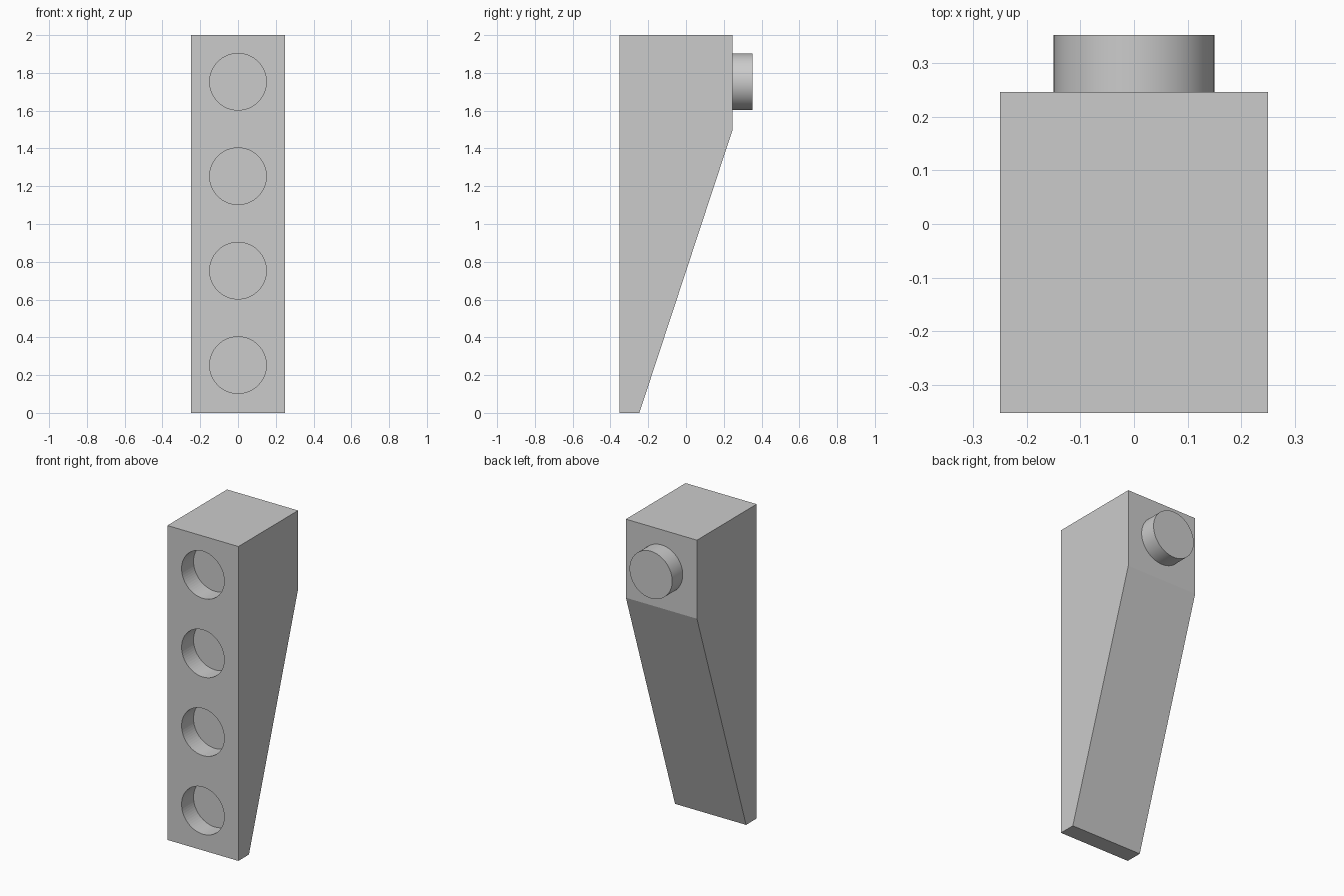
import bpy, bmesh, math
from mathutils import Matrix

if "Cube" in bpy.data.objects:
    bpy.data.objects.remove(bpy.data.objects["Cube"])

HALF_W = 0.25
FRONT, BACK = -0.353, 0.247
RADIUS = 0.15
HOLE_DEPTH = 0.12
HEIGHTS = [0.253 + 0.5 * i for i in range(4)]


def finish(bm, name):
    bmesh.ops.recalc_face_normals(bm, faces=bm.faces)
    mesh = bpy.data.meshes.new(name)
    bm.to_mesh(mesh)
    bm.free()
    obj = bpy.data.objects.new(name, mesh)
    bpy.context.collection.objects.link(obj)
    return obj


def add_cylinder(bm, y0, y1, z):
    # cylinder lying along y
    m = Matrix.Translation((0, (y0 + y1) / 2, z)) @ Matrix.Rotation(math.pi / 2, 4, 'X')
    bmesh.ops.create_cone(bm, cap_ends=True, segments=64, radius1=RADIUS,
                          radius2=RADIUS, depth=y1 - y0, matrix=m)


# Wedge body: side profile extruded across the width
bm = bmesh.new()
profile = [(FRONT, 0), (-0.247, 0), (BACK, 1.5), (BACK, 2), (FRONT, 2)]
side = bm.faces.new([bm.verts.new((-HALF_W, y, z)) for y, z in profile])
ext = bmesh.ops.extrude_face_region(bm, geom=[side])
bmesh.ops.translate(bm, vec=(2 * HALF_W, 0, 0),
                    verts=[v for v in ext["geom"] if isinstance(v, bmesh.types.BMVert)])
body = finish(bm, "wedge_body")

# Four round sockets in the front face
bm = bmesh.new()
for z in HEIGHTS:
    add_cylinder(bm, FRONT - 0.1, FRONT + HOLE_DEPTH, z)
cutter = finish(bm, "socket_cutter")
cutter.hide_render = True
cutter.hide_set(True)
cut = body.modifiers.new("sockets", 'BOOLEAN')
cut.operation = 'DIFFERENCE'
cut.solver = 'EXACT'
cut.object = cutter

# Round peg on the upper back
bm = bmesh.new()
add_cylinder(bm, BACK - 0.02, 0.353, HEIGHTS[3])
peg = finish(bm, "back_peg")
bpy.context.view_layer.objects.active = peg
peg.select_set(True)
bpy.ops.object.shade_smooth_by_angle(angle=math.radians(30))
